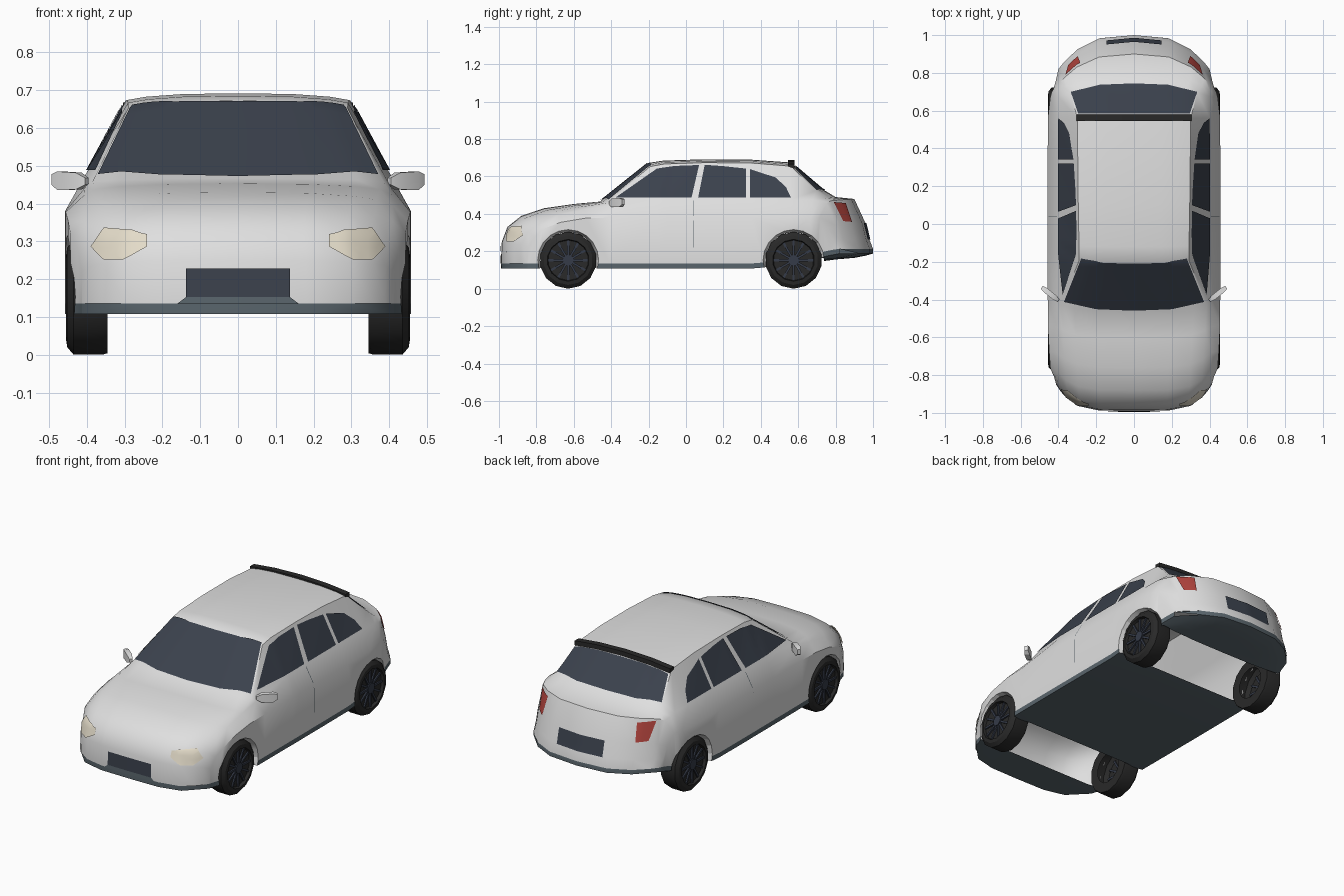
import bpy, bmesh, math
from mathutils import Vector, Matrix
from mathutils.bvhtree import BVHTree

if "Cube" in bpy.data.objects:
    bpy.data.objects.remove(bpy.data.objects["Cube"])


def mat(name, r, g, b):
    m = bpy.data.materials.new(name)
    m.diffuse_color = (r, g, b, 1)
    m.use_nodes = True
    m.node_tree.nodes["Principled BSDF"].inputs["Base Color"].default_value = m.diffuse_color
    return m


PAINT = mat("silver_paint", 0.74, 0.74, 0.74)
SILL = mat("slate_trim", 0.10, 0.13, 0.15)
GLASS = mat("dark_glass", 0.043, 0.053, 0.073)
LAMP = mat("cream_lamp", 0.78, 0.72, 0.59)
RED = mat("red_lamp", 0.42, 0.055, 0.045)
TYRE = mat("tyre_black", 0.022, 0.022, 0.022)
RIM = mat("rim_blue_grey", 0.035, 0.043, 0.065)


def finish(name, bm, mats, angle=35):
    me = bpy.data.meshes.new(name)
    bm.to_mesh(me)
    bm.free()
    ob = bpy.data.objects.new(name, me)
    bpy.context.collection.objects.link(ob)
    for m in mats:
        me.materials.append(m)
    smooth(ob, angle)
    return ob


def smooth(ob, angle=35):
    bpy.ops.object.select_all(action='DESELECT')
    ob.select_set(True)
    bpy.context.view_layer.objects.active = ob
    bpy.ops.object.shade_smooth_by_angle(angle=math.radians(angle))


def loft(rings, caps=(), dark=()):
    """Skin a row of closed rings; columns listed in dark get material 1."""
    bm = bmesh.new()
    vs = [[bm.verts.new(p) for p in r] for r in rings]
    n = len(rings[0])
    for a, b in zip(vs, vs[1:]):
        for k in range(n):
            f = bm.faces.new((a[k], a[(k + 1) % n], b[(k + 1) % n], b[k]))
            f.material_index = 1 if k in dark else 0
    for end in (vs[0], vs[-1]):
        for c in caps:
            bm.faces.new([end[i] for i in c]).material_index = 1 if dark else 0
    bmesh.ops.remove_doubles(bm, verts=bm.verts, dist=1e-4)
    bmesh.ops.recalc_face_normals(bm, faces=bm.faces)
    return bm


def at(keys, y):
    """Piecewise linear lookup."""
    if y <= keys[0][0]:
        return keys[0][1]
    for (a, va), (b, vb) in zip(keys, keys[1:]):
        if y <= b:
            return va + (vb - va) * (y - a) / (b - a)
    return keys[-1][1]


# ---- body shell: station y, plan bow, centre height, edge height
STATIONS = [
    (-.87, -.12, .135, .135), (-.865, -.12, .25, .24), (-.84, -.115, .33, .315),
    (-.79, -.09, .39, .365), (-.69, -.07, .43, .41), (-.55, -.05, .453, .438),
    (-.42, -.04, .466, .458), (-.16, -.04, .673, .653), (-.10, -.02, .685, .667),
    (.1, 0, .692, .674), (.35, 0, .69, .672), (.56, 0, .675, .655),
    (.675, .05, .535, .525), (.71, .09, .49, .485), (.74, .16, .48, .47),
    (.78, .18, .35, .345), (.80, .18, .265, .262), (.82, .18, .213, .213)]
WIDTH = [(-.87, .412), (-.79, .443), (-.6, .456), (0, .458), (.6, .456), (.70, .44), (.76, .42), (.82, .40)]
BELT = [(-.87, .39), (-.79, .41), (-.42, .405), (.6, .402), (.71, .40), (.74, .39), (.82, .378)]
EDGE = [(-.87, .36), (-.84, .35), (-.79, .36), (-.42, .385), (-.16, .29), (.1, .295),
        (.56, .30), (.675, .335), (.71, .36), (.74, .37), (.82, .365)]
FLOOR = [(-.87, .108), (.45, .108), (.66, .142), (.82, .188)]


def body_ring(y, bow, top, rz):
    w, bx, rx, zb = (at(k, y) for k in (WIDTH, BELT, EDGE, FLOOR))
    lip = min(zb + .027, top)
    m = min(.38, lip + .8 * (rz - lip))
    bz = min(.476, lip + .95 * (rz - lip))
    drop = top - rz
    half = [(0, zb), (w * .45, zb), (w * .75, zb), (w, zb), (w, lip), (w, m), (bx, bz), (rx, rz),
            (rx * .82, top - .5 * drop), (rx * .5, top - .12 * drop), (0, top)]
    full = half + [(-x, z) for x, z in half[9:0:-1]]
    p = 5 if y < 0 else 3
    return [(x, y + bow * (1 - (min(abs(x), .42) / .4) ** p), z) for x, z in full]


CAPS = [(0, 1, 9, 10), (1, 2, 8, 9), (2, 3, 4, 5, 6, 7, 8)]
bm = loft([body_ring(*s) for s in STATIONS],
          caps=CAPS + [[(20 - i) % 20 for i in c] for c in CAPS],
          dark=(0, 1, 2, 3, 16, 17, 18, 19))
tree = BVHTree.FromBMesh(bm)
body = finish("body", bm, [PAINT, SILL])

# ---- wheel bays: cut right across, then open into the hollow shell
WHEELS = (("front", -.63), ("rear", .575))
R, AZ = .163, .153
for label, y in WHEELS:
    bpy.ops.mesh.primitive_cylinder_add(vertices=20, radius=R, depth=1.2,
                                        location=(0, y, AZ), rotation=(0, math.pi / 2, 0))
    cutter = bpy.context.object
    cutter.hide_render = True
    mod = body.modifiers.new("arch", 'BOOLEAN')
    mod.operation, mod.solver, mod.object = 'DIFFERENCE', 'EXACT', cutter
    bpy.context.view_layer.objects.active = body
    bpy.ops.object.modifier_apply(modifier=mod.name)
    bpy.data.objects.remove(cutter)
bm = bmesh.new()
bm.from_mesh(body.data)
for label, y in WHEELS:
    def in_bay(f):
        return abs(f.normal.x) < .3 and all(
            R * .97 < math.hypot(v.co.y - y, v.co.z - AZ) < R * 1.01 for v in f.verts)
    for sx in (-.41, .41):
        bay = [f for f in bm.faces if in_bay(f)]
        geom = bay + list({e for f in bay for e in f.edges}) + list({v for f in bay for v in f.verts})
        bmesh.ops.bisect_plane(bm, geom=geom, plane_co=(sx, 0, 0), plane_no=(1, 0, 0))
    bm.normal_update()
    bmesh.ops.delete(bm, geom=[f for f in bm.faces if in_bay(f) and abs(f.calc_center_median().x) < .405],
                     context='FACES')
    # turn the arch lip inwards
    for v in bm.verts:
        if abs(abs(v.co.x) - .41) < 1e-4 and R * .97 < math.hypot(v.co.y - y, v.co.z - AZ) < R * 1.01:
            v.co.y = y + (v.co.y - y) * .92
            v.co.z = AZ + (v.co.z - AZ) * .92
bm.to_mesh(body.data)
bm.free()
smooth(body)


def plate(name, pts, axis, s, material, step=.025, off=.005):
    """Thin panel: a 2D outline projected on to the body along an axis."""
    def place(u, v, d):
        return Vector({'x': (d, u, v), 'y': (u, d, v), 'z': (u, v, d)}[axis])
    bm = bmesh.new()
    bm.faces.new([bm.verts.new(place(u, v, 0)) for u, v in pts])
    for e in (place(1, 0, 0), place(0, 1, 0)):
        for i in range(-40, 41):
            bmesh.ops.bisect_plane(bm, geom=bm.verts[:] + bm.edges[:] + bm.faces[:],
                                   plane_co=e * (i * step + .0013), plane_no=e)
    ray = place(0, 0, -s)
    lost = []
    for v in bm.verts:
        hit, nor, _, _ = tree.ray_cast(v.co + place(0, 0, 2 * s), ray)
        if hit is None:
            lost.append(v)
        else:
            v.co = hit + nor * off
    bmesh.ops.delete(bm, geom=lost, context='VERTS')
    bm.normal_update()
    bmesh.ops.reverse_faces(bm, faces=[f for f in bm.faces if f.normal.dot(ray) > 0])
    finish(name, bm, [material])


def sym(right):
    """Close an outline given from the centre line out and back."""
    return right + [(-u, v) for u, v in reversed(right) if u > 0]


# ---- glass
plate("windscreen", sym([(0, -.456), (.2, -.448), (.37, -.41), (.279, -.182), (.16, -.203), (0, -.207)]),
      'z', 1, GLASS)
plate("rear_window", sym([(0, .742), (.18, .735), (.334, .697), (.296, .583), (0, .583)]), 'z', 1, GLASS)
SIDE_WINDOWS = {
    "front_door_window": [(-.375, .486), (.03, .486), (.07, .659), (-.06, .654), (-.155, .64)],
    "rear_door_window": [(.065, .486), (.32, .486), (.32, .64), (.2, .653), (.1, .66)],
    "quarter_window": [(.342, .486), (.56, .486), (.535, .54), (.48, .592), (.342, .637)]}

# ---- grille, number plate panel and trim
plate("grille", [(-.138, .152), (.138, .152), (.138, .228), (-.138, .228)], 'y', -1, GLASS)
plate("grille_trim", [(-.162, .134), (.162, .134), (.138, .152), (-.138, .152)], 'y', -1, SILL)
plate("rear_panel", [(-.145, .262), (.145, .262), (.145, .35), (-.145, .35)], 'y', 1, GLASS)

# ---- roof spoiler
bm = loft([[(x, .545, z - .014), (x, .58, z - .026), (x, .58, z), (x, .545, z)]
           for x, z in ((-.305, .667), (-.17, .681), (0, .687), (.17, .681), (.305, .667))],
          caps=[(0, 1, 2, 3)])
finish("spoiler", bm, [TYRE])


def wheel(label, y, s):
    cz, n = .152, 14
    prof = [(.345, .09), (.345, .148), (.36, .152), (.435, .152), (.452, .132), (.455, .112), (.438, .108), (.434, 0)]
    rings = [[(s * x, y + r * math.sin(2 * math.pi * i / n), cz - r * math.cos(2 * math.pi * i / n))
              for i in range(n)] for x, r in prof]
    finish(label + "_tyre", loft(rings, caps=()), [TYRE], 30)
    # rim: spokes and hub
    bm = bmesh.new()
    for i in range(12):
        m = (Matrix.Translation((s * .438, y, cz)) @ Matrix.Rotation(i * math.pi / 6, 4, 'X')
             @ Matrix.Translation((0, 0, .062)) @ Matrix.Diagonal((.014, .012, .09, 1)))
        bmesh.ops.create_cube(bm, size=1, matrix=m)
    bmesh.ops.create_cone(bm, cap_ends=True, segments=12, radius1=.03, radius2=.03, depth=.02,
                          matrix=Matrix.Translation((s * .44, y, cz)) @ Matrix.Rotation(math.pi / 2, 4, 'Y'))
    finish(label + "_rim", bm, [RIM], 30)


# ---- parts repeated on each side
HEAD = [(.24, .317), (.24, .284), (.30, .25), (.352, .25), (.385, .285), (.352, .332), (.28, .326)]
TAIL = [(.295, .355), (.345, .36), (.36, .462), (.282, .455)]
for s, side in ((-1, "left"), (1, "right")):
    for name, pts in SIDE_WINDOWS.items():
        plate(side + "_" + name, pts, 'x', s, GLASS)
    plate(side + "_headlight", [(s * x, z) for x, z in HEAD], 'y', -1, LAMP, .02, .007)
    plate(side + "_tail_light", [(s * x, z) for x, z in TAIL], 'y', 1, RED, .02, .006)
    for label, y in WHEELS:
        wheel(side + "_" + label, y, s)
    # door mirror: tapered housing swept back
    rings = []
    for t, hy, z0, z1 in ((0, .008, .45, .468), (.25, .014, .437, .482), (.8, .014, .436, .485), (1, .009, .45, .478)):
        x, y = .40 + .088 * t, -.405 + .07 * t
        rings.append([(s * (x + a * .6), y - a * .8, z) for a, z in ((hy, z0), (hy, z1), (-hy, z1), (-hy, z0))])
    finish(side + "_mirror", loft(rings, caps=[(0, 1, 2, 3)]), [PAINT], 30)
    # door seam
    plate(side + "_door_seam", [(.037, .22), (.041, .22), (.041, .47), (.037, .47)], 'x', s, SILL, .03, .001)
